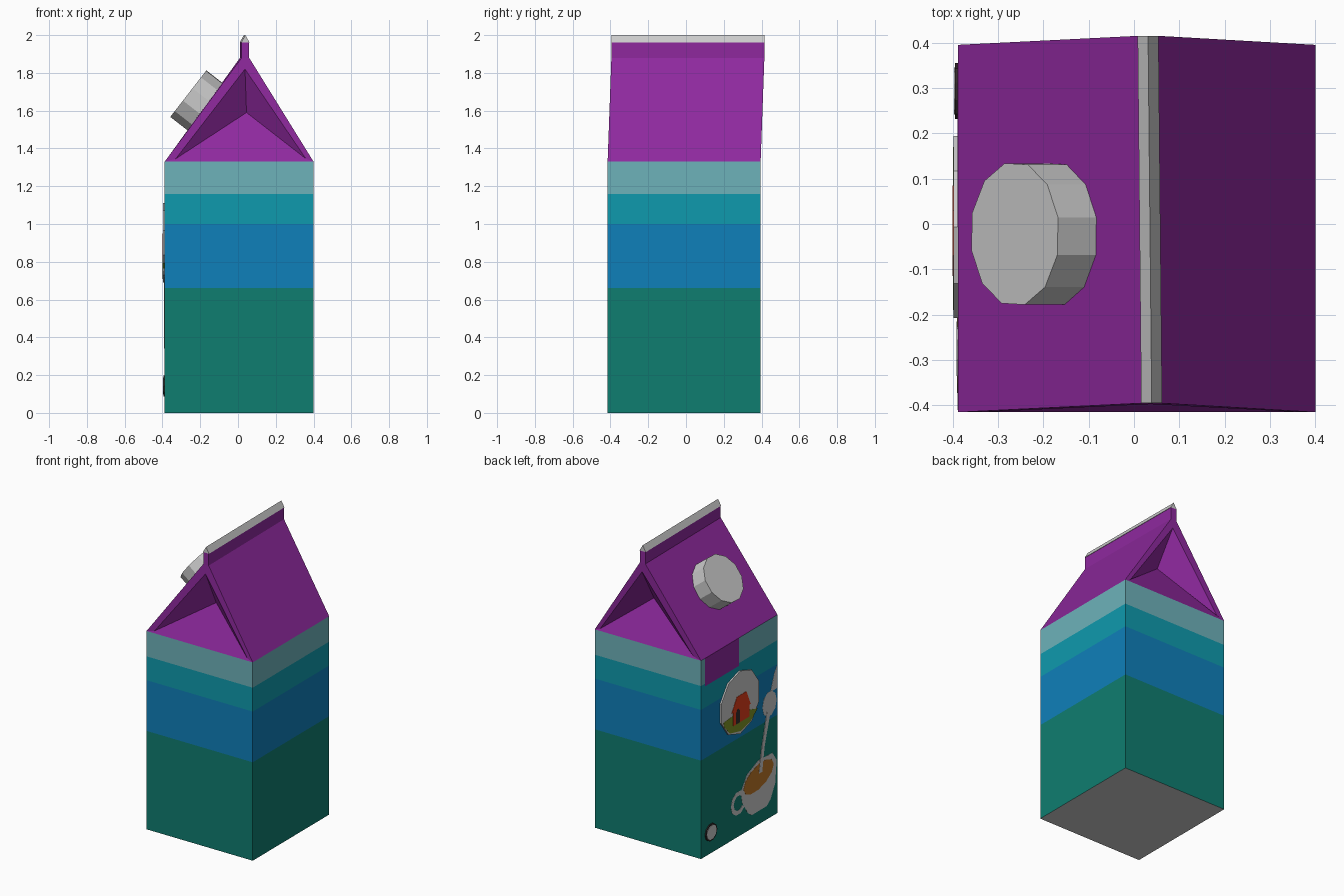
import bpy, bmesh
from math import sin, cos, pi, radians
from mathutils import Vector

if "Cube" in bpy.data.objects:
    bpy.data.objects.remove(bpy.data.objects["Cube"])

X0, X1, Y0, Y1, ZB = -0.388, 0.40, -0.415, 0.395, 1.33


def mat(name, *rgb):
    """Material from display (sRGB) values, stored as linear."""
    m = bpy.data.materials.new(name)
    m.diffuse_color = [((c + 0.055) / 1.055) ** 2.4 for c in rgb] + [1]
    m.use_nodes = True
    m.node_tree.nodes["Principled BSDF"].inputs["Base Color"].default_value = m.diffuse_color
    return m


PURPLE = mat("purple", 0.56, 0.16, 0.62)
GREEN = mat("deep_green", 0.058, 0.49, 0.44)
BLUE = mat("blue", 0.058, 0.50, 0.73)
TEAL = mat("teal", 0.058, 0.605, 0.68)
PALE = mat("pale_teal", 0.43, 0.70, 0.73)
RED = mat("red", 0.88, 0.24, 0.10)
DARK = mat("dark", 0.20, 0.17, 0.17)
GRASS = mat("grass", 0.50, 0.58, 0.15)
COFFEE = mat("coffee", 0.74, 0.46, 0.15)
GREY = mat("grey", 0.906, 0.906, 0.906)


def make(name, verts, faces, mats=(), idx=None):
    bm = bmesh.new()
    vs = [bm.verts.new(v) for v in verts]
    for i, f in enumerate(faces):
        face = bm.faces.new([vs[j] for j in f])
        if idx:
            face.material_index = idx[i]
    bmesh.ops.recalc_face_normals(bm, faces=bm.faces)
    me = bpy.data.meshes.new(name)
    bm.to_mesh(me)
    bm.free()
    for m in mats:
        me.materials.append(m)
    ob = bpy.data.objects.new(name, me)
    bpy.context.collection.objects.link(ob)
    return ob


def prism(name, a, b, m=None):
    """Solid between two matching outlines."""
    n = len(a)
    faces = [tuple(range(n)), tuple(range(n, 2 * n))]
    faces += [(i, (i + 1) % n, n + (i + 1) % n, n + i) for i in range(n)]
    return make(name, a + b, faces, [m] if m else [])


def decal(name, pts, t, m=None):
    """Thin (y, z) shape on the left face, t proud of it."""
    return prism(name, [(X0 + 0.002, y, z) for y, z in pts],
                 [(X0 - t, y, z) for y, z in pts], m)


def oval(cy, cz, ry, rz, n, off=0.0, tilt=0.0):
    return [(cy + ry * cos(a), cz + rz * sin(a) - tilt * ry * cos(a))
            for a in (off + 2 * pi * i / n for i in range(n))]


# carton body with horizontal colour bands
levels = [0, 0.66, 1.0, 1.16, ZB]
verts = [(x, y, z) for z in levels
         for x, y in ((X0, Y0), (X1, Y0), (X1, Y1), (X0, Y1))]
faces, idx = [(0, 1, 2, 3)], [4]
for k in range(4):
    for i in range(4):
        j = (i + 1) % 4
        faces.append((4*k + i, 4*k + j, 4*k + 4 + j, 4*k + 4 + i))
        idx.append(k)
make("carton_body", verts, faces, [GREEN, BLUE, TEAL, PALE, GREY], idx)

# gable roof with folded-in ends and upright fin
prof = [(X0, ZB), (0.015, 1.88), (0.015, 1.96), (0.055, 1.96), (0.055, 1.88), (X1, ZB),
        (-0.33, 1.345), (0.037, 1.82), (0.36, 1.345), (0.045, 1.59)]


def roof_end(front):
    out = []
    for i, (x, z) in enumerate(prof):
        lean = 0.02 * min(1, (z - ZB) / 0.55)
        y = (Y0 if front else Y1) + lean
        if i == 9:
            y = Y0 + 0.12 if front else Y1 - 0.12
        if 0 < i < 5:
            x += 0.004 if front else -0.004
        out.append((x, y, z))
    return out


end = [(0, 1, 7, 6), (1, 4, 7), (4, 5, 8, 7), (1, 2, 3, 4),
       (6, 7, 9), (7, 8, 9), (0, 5, 9), (0, 9, 6), (5, 8, 9)]
faces = end + [tuple(i + 10 for i in f) for f in end]
faces += [(i, (i + 1) % 6, (i + 1) % 6 + 10, i + 10) for i in range(6)]
make("gable_roof", roof_end(True) + roof_end(False), faces, [PURPLE])

# grey sealed ridge
ridge = [[(x + s, y, z) for x, z in ((0.012, 1.96), (0.035, 2.0), (0.058, 1.96))]
         for s, y in ((0.004, -0.395), (-0.004, 0.415))]
prism("ridge_seal", *ridge)

# twelve-sided screw cap on the left slope
n = Vector((-0.79, 0, 0.613)).normalized()
u, v = Vector((n.z, 0, -n.x)), Vector((0, 1, 0))
top = Vector((-0.263, -0.022, 1.69))
ring = [top + 0.16 * (cos(a) * u + sin(a) * v)
        for a in (radians(13 + 30 * i) for i in range(12))]
prism("screw_cap", [tuple(p - 0.128 * n) for p in ring], [tuple(p) for p in ring])

# purple panel under the roof edge
decal("purple_panel", [(-0.007, 1.143), (0.354, 1.143), (0.354, ZB), (-0.007, ZB)], 0.001, PURPLE)

# round badge with hill and house
decal("badge", oval(-0.007, 0.90, 0.211, 0.211, 10, radians(18)), 0.010)
decal("badge_hill", [(0.17, 0.83), (0.05, 0.84), (-0.08, 0.82), (-0.19, 0.79), (-0.115, 0.733),
                     (-0.007, 0.708), (0.105, 0.733), (0.165, 0.80)], 0.011, GRASS)
decal("house", [(0.07, 0.77), (0.07, 0.86), (0.085, 0.86), (0.03, 0.95), (-0.07, 0.95),
                (-0.115, 0.85), (-0.10, 0.85), (-0.10, 0.77)], 0.012, RED)
decal("house_door", [(0.04, 0.77), (0.04, 0.85), (0.02, 0.87), (0.0, 0.85), (0.0, 0.77)], 0.0125, DARK)

# milk spout and pouring stream
decal("milk_spout", [(-0.41, 0.99), (-0.38, 0.95), (-0.34, 0.84), (-0.41, 0.84)], 0.001)
decal("milk_drop", oval(-0.33, 0.765, 0.075, 0.085, 10), 0.001)
decal("milk_stream", [(-0.30, 0.72), (-0.335, 0.70), (-0.275, 0.50), (-0.25, 0.34),
                      (-0.215, 0.34), (-0.245, 0.50)], 0.003)

# cup, handle and drink
decal("cup", [(-0.025, 0.29), (-0.04, 0.21), (-0.10, 0.12), (-0.14, 0.09), (-0.30, 0.09),
              (-0.34, 0.12), (-0.39, 0.21), (-0.405, 0.36), (-0.36, 0.425), (-0.21, 0.43),
              (-0.09, 0.38)], 0.001)
decal("drink", oval(-0.213, 0.32, 0.16, 0.085, 12, 0, 0.16), 0.002, COFFEE)
outer, inner = oval(0, 0.225, 0.08, 0.08, 10), oval(0, 0.225, 0.05, 0.05, 10)
for i in range(10):
    j = (i + 1) % 10
    if i not in (4, 5):
        decal("cup_handle", [outer[i], outer[j], inner[j], inner[i]], 0.001)

# small round mark near the base
decal("round_mark_rim", oval(0.293, 0.143, 0.062, 0.058, 10), 0.007, DARK)
decal("round_mark", oval(0.293, 0.143, 0.052, 0.048, 10), 0.009)
